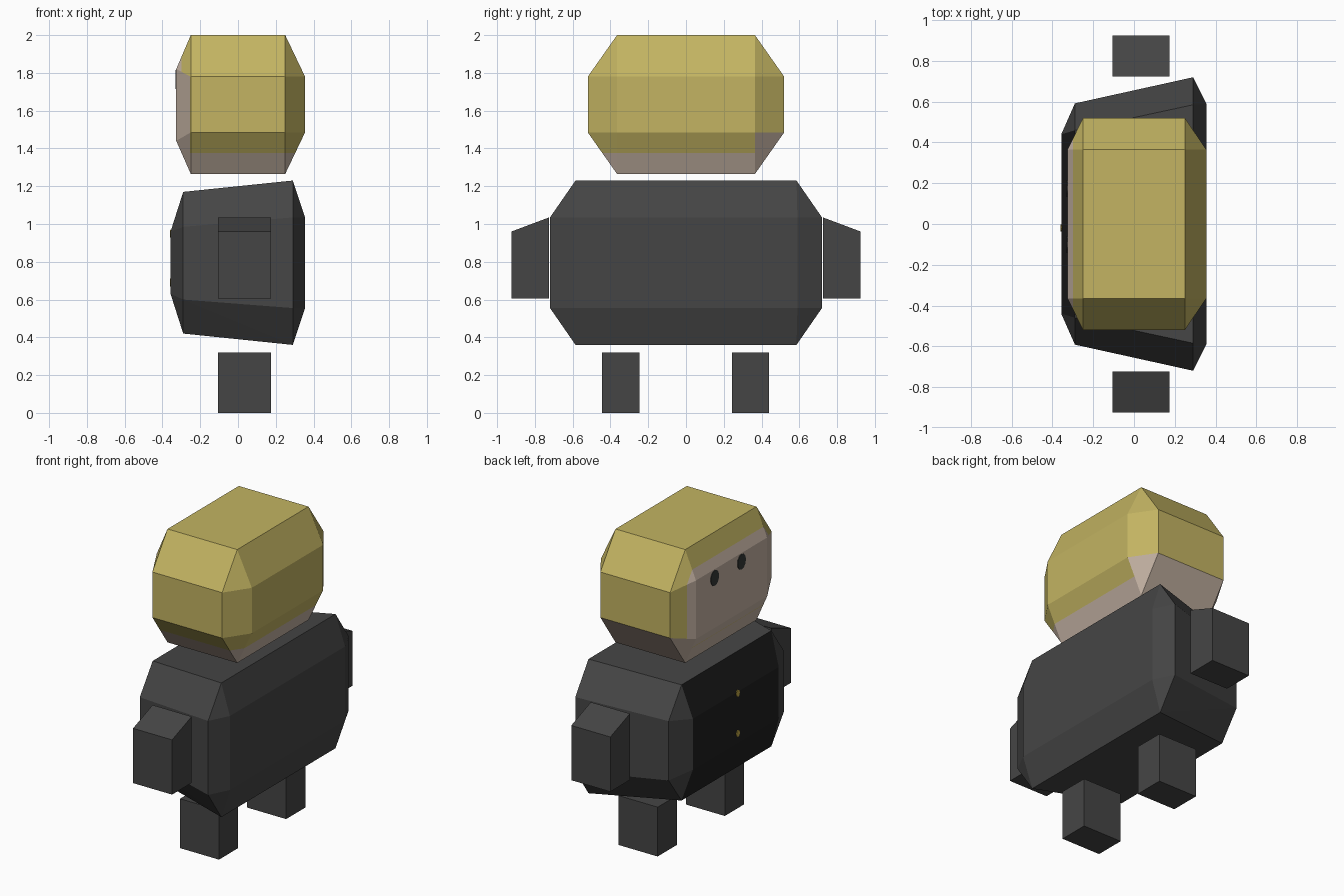
import bpy, bmesh, math
from mathutils import Vector

if "Cube" in bpy.data.objects:
    bpy.data.objects.remove(bpy.data.objects["Cube"])


def material(name, srgb):
    m = bpy.data.materials.new(name)
    m.diffuse_color = [*[((c / 255 + 0.055) / 1.055) ** 2.4 for c in srgb], 1]
    m.use_nodes = True
    m.node_tree.nodes["Principled BSDF"].inputs["Base Color"].default_value = m.diffuse_color
    return m


COAT = material("charcoal", (69, 69, 69))
BLACK = material("black", (31, 31, 31))
HAIR = material("blond", (195, 180, 98))
SKIN = material("skin", (197, 179, 164))
EYE = material("eye_dark", (52, 56, 54))
GOLD = material("brass", (190, 165, 70))


def finish(bm, name, mats):
    bmesh.ops.recalc_face_normals(bm, faces=bm.faces)
    me = bpy.data.meshes.new(name)
    bm.to_mesh(me)
    bm.free()
    for m in mats:
        me.materials.append(m)
    ob = bpy.data.objects.new(name, me)
    bpy.context.collection.objects.link(ob)
    return ob


def hull(points):
    """Convex faceted solid from points (x, y, z), mirrored over y."""
    bm = bmesh.new()
    for x, y, z in points:
        for s in (-1, 1):
            bm.verts.new((x, s * y, z))
    bmesh.ops.convex_hull(bm, input=bm.verts)
    bmesh.ops.dissolve_limit(bm, angle_limit=math.radians(1.5),
                             verts=bm.verts, edges=bm.edges)
    bm.normal_update()
    return bm


def cut(bm, co, no):
    bmesh.ops.bisect_plane(bm, geom=bm.verts[:] + bm.edges[:] + bm.faces[:],
                           plane_co=co, plane_no=no)


def plate(name, outline, x_of, mat, t=0.006):
    """Thin plate on the face side, outline in (y, z)."""
    bm = bmesh.new()
    f = bm.faces.new([bm.verts.new((x_of(z) + 0.002, y, z)) for y, z in outline])
    r = bmesh.ops.extrude_face_region(bm, geom=[f])
    for v in r["geom"]:
        if isinstance(v, bmesh.types.BMVert):
            v.co.x -= t
    return finish(bm, name, [mat])


def oval(y, z, ry, rz, n=12):
    return [(y + ry * math.cos(a), z + rz * math.sin(a))
            for a in (2 * math.pi * i / n for i in range(n))]


# head: chamfered block, hair and skin split by cuts
head = hull([(x, 0.365, z) for x in (-0.25, 0.25) for z in (1.265, 2.0)]
            + [(x, 0.52, z) for x in (-0.25, 0.25) for z in (1.485, 1.78)]
            + [(0.355, 0.365, z) for z in (1.485, 1.78)]
            + [(-0.327, 0.365, z) for z in (1.44, 1.82)])
cut(head, (-0.30, 0, 0), (1, 0, 0))
cut(head, (-0.255, 0, 0), (1, 0, 0))
cut(head, (0, 0, 1.375), (0, 0, 1))
head.normal_update()
for f in head.faces:
    c, n = f.calc_center_median(), f.normal
    skin = (c.x < -0.30 or c.z < 1.375
            or (n.y > 0.3 and n.z < -0.2)
            or (n.y < -0.3 and c.x < -0.255 and c.z < 1.8))
    f.material_index = int(skin)
finish(head, "head", [HAIR, SKIN])

# eyes
for side, y in (("left", 0.175), ("right", -0.10)):
    plate("eye_" + side, oval(y, 1.765, 0.042, 0.05), lambda z: -0.327, EYE)

# coat body: tapered chamfered block, darker on its face side
body = hull([(0.29, 0.585, z) for z in (0.36, 1.23)]
            + [(0.29, 0.72, z) for z in (0.555, 1.035)]
            + [(0.355, 0.59, z) for z in (0.555, 1.035)]
            + [(-0.29, 0.46, z) for z in (0.42, 1.17)]
            + [(-0.29, 0.592, z) for z in (0.60, 0.985)]
            + [(-0.357, 0.44, z) for z in (0.63, 0.96)])
for f in body.faces:
    f.material_index = int(f.normal.x < -0.935)
finish(body, "coat_body", [COAT, BLACK])


def coat_front(z):
    return -0.357 + max(0, z - 0.96) * 0.067 / 0.21


# buttons
for i, z in enumerate((0.69, 0.95)):
    plate(f"button_{i + 1}", oval(-0.02, z, 0.018, 0.022, 8), coat_front, GOLD)

# arms with sloping shoulders, and legs
for s, side in ((-1, "right"), (1, "left")):
    bm = bmesh.new()
    for x in (-0.105, 0.175):
        for y, z in ((0.725, 0.605), (0.725, 1.035), (0.925, 0.605), (0.925, 0.96)):
            bm.verts.new((x, s * y, z))
    bmesh.ops.convex_hull(bm, input=bm.verts)
    finish(bm, "arm_" + side, [COAT])

    bm = bmesh.new()
    bmesh.ops.create_cube(bm, size=1)
    bmesh.ops.scale(bm, vec=(0.28, 0.197, 0.32), verts=bm.verts)
    bmesh.ops.translate(bm, vec=Vector((0.035, s * 0.344 - 0.002, 0.16)), verts=bm.verts)
    finish(bm, "leg_" + side, [COAT])
